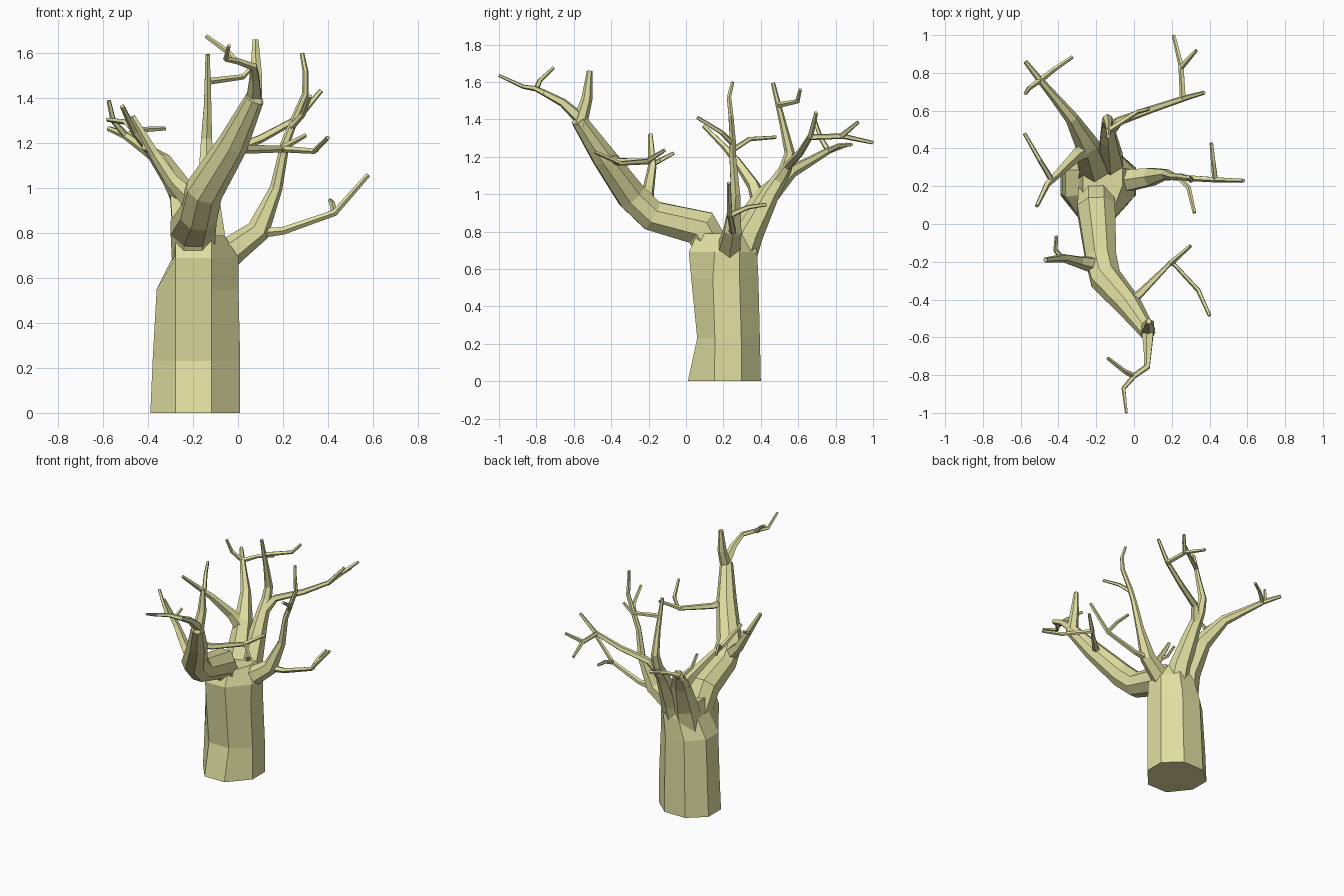
import bpy, bmesh, math
from mathutils import Vector

bark = bpy.data.materials.new("bark")
bark.diffuse_color = (0.75, 0.74, 0.36, 1)


def loft(name, rings):
    """Skin a stack of equal-sided rings, closed at both ends."""
    bm = bmesh.new()
    loops = [[bm.verts.new(p) for p in ring] for ring in rings]
    n = len(loops[0])
    for a, b in zip(loops, loops[1:]):
        for i in range(n):
            j = (i + 1) % n
            bm.faces.new((a[i], a[j], b[j], b[i]))
    bm.faces.new(loops[0][::-1])
    bm.faces.new(loops[-1])
    bmesh.ops.recalc_face_normals(bm, faces=bm.faces)
    mesh = bpy.data.meshes.new(name)
    bm.to_mesh(mesh)
    bm.free()
    mesh.materials.append(bark)
    ob = bpy.data.objects.new(name, mesh)
    bpy.context.collection.objects.link(ob)
    return ob


def limb(name, path, sides=6, phase=0.5):
    """Tapered tube through (x, y, z, radius) points."""
    pts = [Vector(p[:3]) for p in path]
    rings, side = [], None
    for k, p in enumerate(pts):
        before = (p - pts[k - 1]).normalized() if k else Vector()
        after = (pts[k + 1] - p).normalized() if k < len(pts) - 1 else Vector()
        t = (before + after).normalized()
        if side is None:
            side = Vector((1, 0, 0)) if abs(t.x) < 0.8 else Vector((0, 1, 0))
        side = (side - t * side.dot(t)).normalized()
        up = t.cross(side)
        r = path[k][3]
        rings.append([p + (side * math.cos(a) + up * math.sin(a)) * r
                      for a in (math.tau * (i + phase) / sides for i in range(sides))])
    return loft(name, rings)


def twig(name, *path):
    """Thin twig tapering evenly to its tip."""
    n = len(path) - 1
    return limb(name, [(*p, 0.016 - 0.006 * i / n) for i, p in enumerate(path)], 5)


# Trunk: octagonal rings as (z, centre x, centre y, half width, half depth, front y)
trunk_rings = []
for z, cx, cy, rx, ry, front in [(0, -.19, .225, .2, .175, .01), (.23, -.185, .225, .195, .17, .06),
                                 (.55, -.18, .215, .182, .172, .028), (.69, -.145, .22, .147, .16, .015),
                                 (.79, -.165, .25, .105, .11, .06)]:
    ring = []
    for i in range(8):
        a = math.tau * (i + 0.5) / 8
        k = 1 / math.cos(math.pi / 8)
        p = (cx + rx * k * math.cos(a), cy + ry * k * math.sin(a), z)
        if i in (5, 6):     # flat front running up into the bough
            p = ((-.277, -.117)[i - 5], front, z)
        ring.append(p)
    trunk_rings.append(ring)
loft("trunk", trunk_rings)

# Front bough reaching forward and up
limb("front_bough", [(-.2, .17, .66, .1), (-.2, .08, .82, .108), (-.175, -.18, .885, .088),
                     (-.15, -.29, .99, .086), (-.02, -.44, 1.2, .068), (.075, -.575, 1.40, .043)], 8)
limb("front_bough_tip", [(.07, -.57, 1.37, .042), (.08, -.53, 1.51, .03), (.078, -.515, 1.66, .015)])
limb("front_bough_outer", [(.075, -.56, 1.40, .036), (.075, -.66, 1.49, .024), (.07, -.755, 1.54, .018),
                           (0, -.805, 1.565, .015), (-.055, -.87, 1.575, .012), (-.04, -1, 1.635, .008)], 5)
twig("front_outer_twig", (-.01, -.80, 1.565), (-.05, -.78, 1.61), (-.14, -.71, 1.675))
limb("front_right_branch", [(-.03, -.42, 1.2, .03), (.04, -.36, 1.175, .022), (.2, -.2, 1.175, .016),
                            (.34, -.35, 1.165, .013), (.4, -.485, 1.225, .01)], 5)
twig("front_right_twig", (.19, -.21, 1.175), (.3, -.115, 1.235))
limb("front_left_branch", [(-.19, -.22, .93, .05), (-.29, -.2, 1.03, .033), (-.37, -.18, 1.15, .024),
                           (-.47, -.19, 1.32, .013)], 5)
twig("front_left_twig", (-.38, -.18, 1.16), (-.415, -.14, 1.18), (-.41, -.065, 1.22))

# Right branch rising from the shoulder
limb("right_branch", [(-.1, .23, .67, .08), (-.01, .235, .735, .063), (.09, .25, .81, .053),
                      (.17, .265, 1.0, .028), (.21, .25, 1.2, .02), (.245, .25, 1.29, .018),
                      (.3, .24, 1.42, .015), (.3, .23, 1.52, .013), (.285, .25, 1.6, .01)])
limb("right_low_branch", [(.09, .25, .80, .025), (.2, .25, .81, .018), (.43, .235, .89, .015),
                          (.58, .23, 1.06, .011)], 5)
twig("right_low_twig", (.43, .24, .89), (.42, .33, .93), (.41, .43, .945))
twig("right_high_twig", (.235, .25, 1.27), (.29, .19, 1.33), (.32, .06, 1.41))

# Back stem and the branch spreading right from it
limb("back_stem", [(-.13, .28, .62, .085), (-.125, .34, .79, .075), (-.135, .45, 1.0, .05),
                   (-.14, .53, 1.13, .035), (-.14, .555, 1.22, .028), (-.135, .52, 1.37, .019),
                   (-.135, .465, 1.595, .011)])
twig("back_stem_twig", (-.135, .495, 1.475), (.02, .595, 1.495), (.08, .61, 1.56))
limb("back_right_branch", [(-.14, .49, 1.06, .04), (-.08, .545, 1.15, .025), (.1, .61, 1.22, .02),
                           (.265, .665, 1.31, .016), (.37, .695, 1.435, .011)], 5)
limb("back_right_outer", [(.26, .66, 1.305, .017), (.25, .84, 1.31, .015), (.21, 1.0, 1.275, .01)], 5)
twig("back_right_twig", (.25, .83, 1.31), (.33, .92, 1.385))

# Back left limb growing out of the left shoulder
limb("back_left_limb", [(-.22, .26, .56, .095), (-.21, .31, .77, .09), (-.25, .42, .98, .063),
                        (-.33, .56, 1.12, .036), (-.42, .67, 1.18, .025), (-.5, .765, 1.235, .018),
                        (-.575, .86, 1.265, .012)])
twig("back_left_inner_twig", (-.49, .765, 1.235), (-.42, .82, 1.26), (-.325, .885, 1.265))
twig("back_left_outer_twig", (-.5, .76, 1.235), (-.555, .72, 1.3), (-.575, .69, 1.39))

# Left branch swinging forward
limb("left_branch", [(-.24, .40, .94, .05), (-.31, .36, 1.05, .035), (-.4, .27, 1.18, .023),
                     (-.46, .21, 1.25, .017), (-.515, .095, 1.365, .011)], 5)
twig("left_twig", (-.44, .24, 1.23), (-.5, .34, 1.295), (-.58, .48, 1.305))
